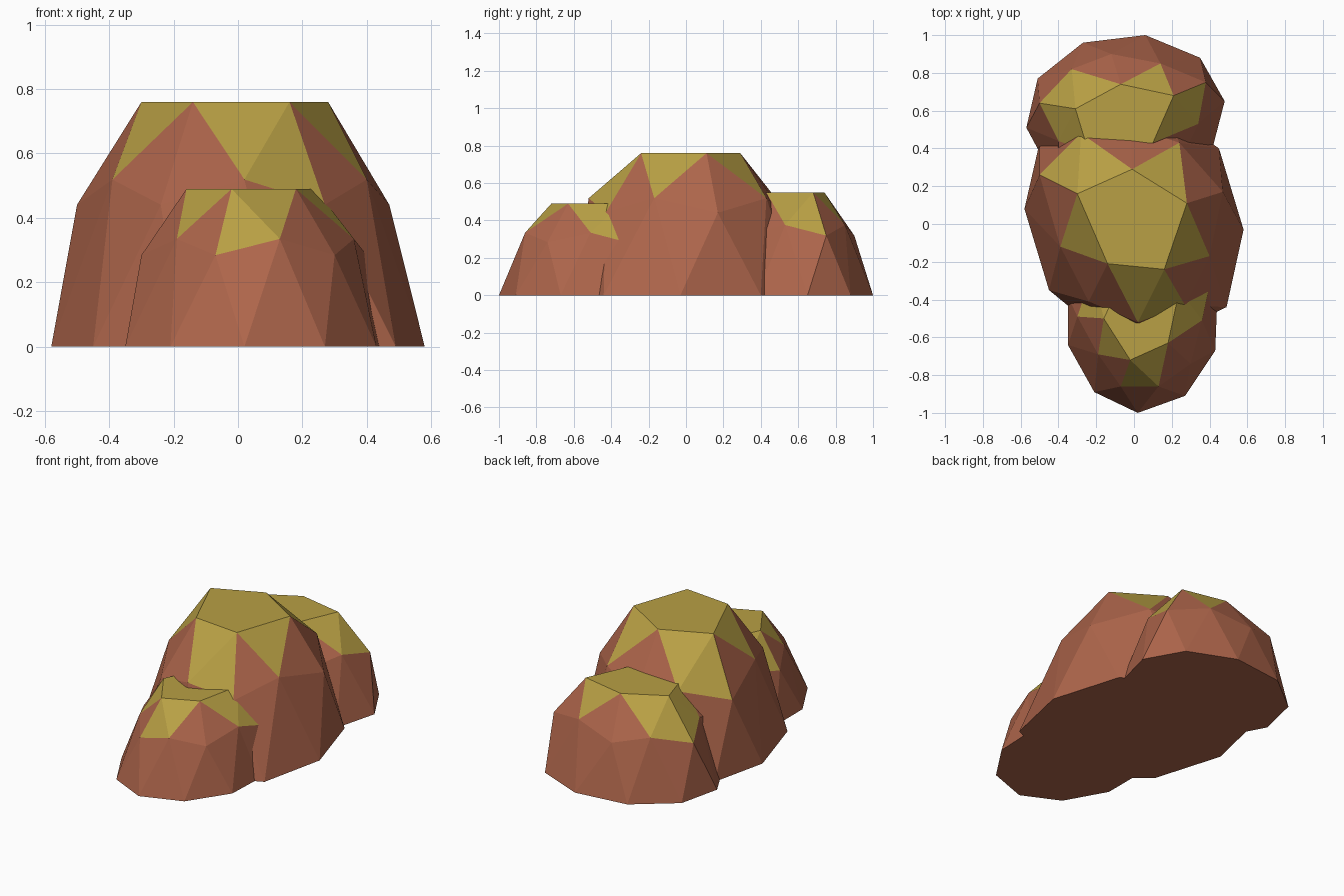
import bpy
import bmesh

default_cube = bpy.data.objects.get("Cube")
if default_cube:
    bpy.data.objects.remove(default_cube, do_unlink=True)


def make_material(name, colour):
    material = bpy.data.materials.new(name)
    material.use_nodes = True
    material.diffuse_color = colour
    material.node_tree.nodes["Principled BSDF"].inputs["Base Color"].default_value = colour
    return material


ROCK, MOSS = 0, 1
materials = [
    make_material("red brown rock", (0.42, 0.13, 0.07, 1)),
    make_material("yellow green moss", (0.48, 0.35, 0.058, 1)),
]


def make_boulder(name, height, cap, ridges, hollows, base, moss_before="", moss_after=""):
    """Faceted dome: flat five-sided cap, ten shoulder points, ten-sided foot.

    Corners are lettered A to E clockwise. Each has a cap point, a lower ridge
    point and two foot points; a higher hollow point lies between corners.
    """
    bm = bmesh.new()

    def ring(points, level):
        return [bm.verts.new((x, y, level * height)) for x, y in points]

    def face(material_index, *verts):
        bm.faces.new(verts).material_index = material_index

    top = ring(cap, 1)
    ridge = ring(ridges, 0.58)
    hollow = ring(hollows, 0.683)
    foot = ring(base, 0)

    face(MOSS, *top)
    face(ROCK, *reversed(foot))
    for i, letter in enumerate("ABCDE"):
        after = (i + 1) % len(top)
        left, right = foot[2 * i], foot[2 * i + 1]
        next_left = foot[2 * after]
        # Upper slope, with moss on the gentler facets
        face(MOSS, top[i], hollow[i], top[after])
        face(MOSS if letter in moss_before else ROCK, top[i], hollow[i - 1], ridge[i])
        face(MOSS if letter in moss_after else ROCK, top[i], ridge[i], hollow[i])
        # Steep lower wall
        face(ROCK, ridge[i], left, right)
        face(ROCK, ridge[i], right, hollow[i])
        face(ROCK, hollow[i], right, next_left)
        face(ROCK, hollow[i], next_left, ridge[after])

    bmesh.ops.recalc_face_normals(bm, faces=bm.faces)
    mesh = bpy.data.meshes.new(name)
    bm.to_mesh(mesh)
    bm.free()
    for material in materials:
        mesh.materials.append(material)
    boulder = bpy.data.objects.new(name, mesh)
    bpy.context.collection.objects.link(boulder)
    return boulder


# Large middle boulder
make_boulder(
    "middle_boulder", 0.76,
    cap=[(-.3, .16), (-.01, .29), (.28, .11), (.16, -.24), (-.14, -.21)],
    ridges=[(-.5, .26), (-.02, .52), (.47, .17), (.27, -.43), (-.24, -.41)],
    hollows=[(-.28, .48), (.24, .43), (.4, -.17), (.02, -.52), (-.39, -.12)],
    base=[(-.58, .08), (-.5, .43), (-.2, .6), (.17, .6), (.45, .4),
          (.58, -.03), (.49, -.44), (.15, -.6), (-.17, -.58), (-.45, -.35)],
    moss_after="AD",
)

# Medium boulder at the back
make_boulder(
    "back_boulder", 0.55,
    cap=[(-.31, .61), (-.07, .74), (.21, .68), (.1, .43), (-.24, .38)],
    ridges=[(-.5, .64), (-.12, .9), (.38, .75), (.2, .25), (-.4, .22)],
    hollows=[(-.33, .82), (.14, .85), (.34, .53), (-.05, .2), (-.4, .44)],
    base=[(-.57, .51), (-.51, .77), (-.27, .96), (.06, 1), (.35, .88),
          (.48, .65), (.41, .38), (.15, .15), (-.2, .12), (-.43, .25)],
    moss_before="A", moss_after="AC",
)

# Small boulder at the front
make_boulder(
    "front_boulder", 0.49,
    cap=[(-.16, -.5), (-.04, -.25), (.24, -.35), (.18, -.63), (-.02, -.72)],
    ridges=[(-.3, -.49), (-.05, -.08), (.4, -.32), (.3, -.74), (-.07, -.86)],
    hollows=[(-.22, -.25), (.2, -.15), (.36, -.51), (.13, -.86), (-.19, -.69)],
    base=[(-.35, -.64), (-.35, -.38), (-.2, -.1), (.1, -.05), (.32, -.2),
          (.44, -.42), (.43, -.67), (.27, -.91), (.02, -1), (-.21, -.89)],
    moss_before="E", moss_after="AC",
)
